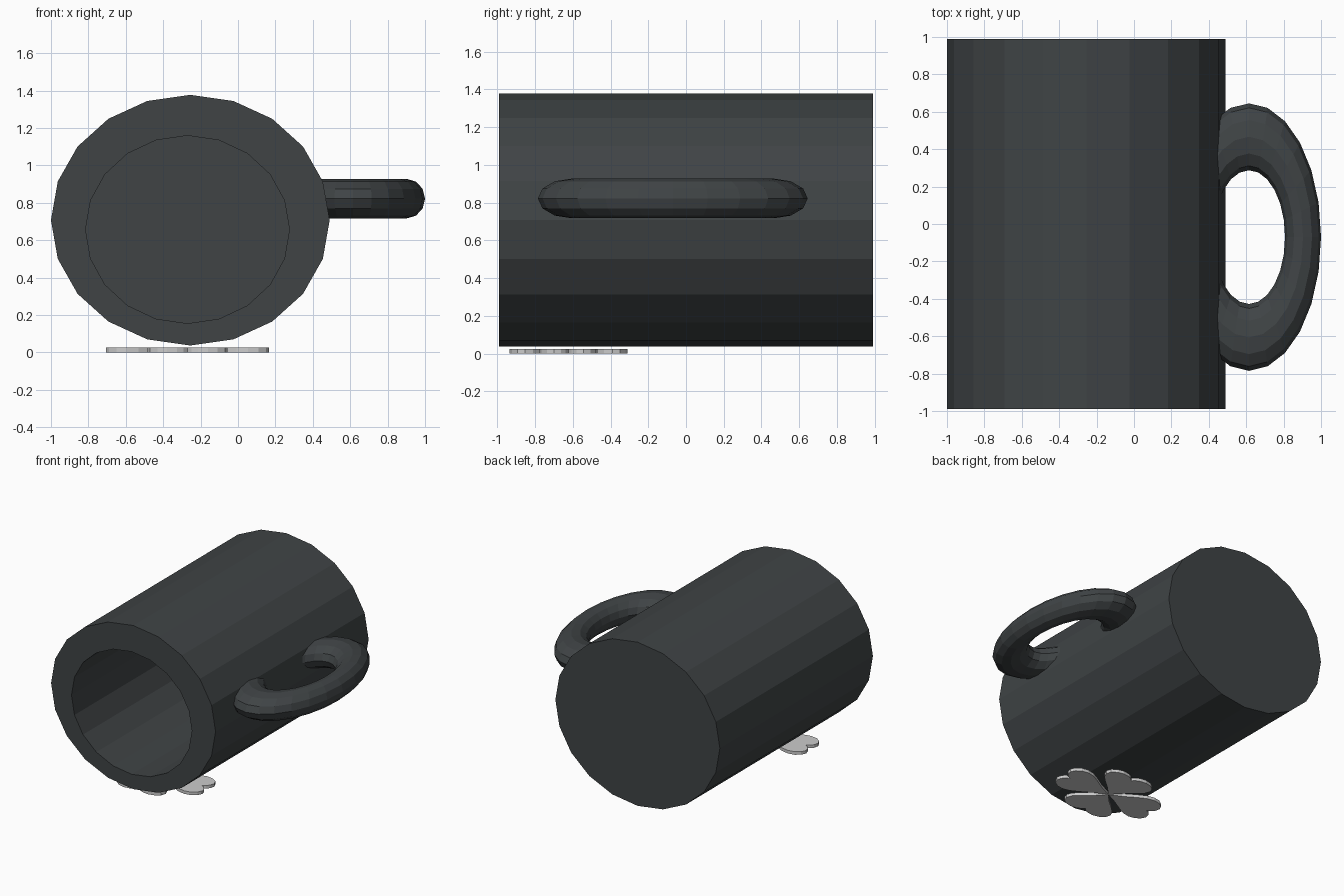
import bpy, bmesh, math
from mathutils import Vector

if "Cube" in bpy.data.objects:
    bpy.data.objects.remove(bpy.data.objects["Cube"])

dark = bpy.data.materials.new("dark_ceramic")
dark.diffuse_color = (0.05, 0.057, 0.06, 1)
dark.use_nodes = True
dark.node_tree.nodes["Principled BSDF"].inputs["Base Color"].default_value = dark.diffuse_color


def finish(bm, name, mat=None):
    bmesh.ops.recalc_face_normals(bm, faces=bm.faces[:])
    me = bpy.data.meshes.new(name)
    bm.to_mesh(me)
    bm.free()
    ob = bpy.data.objects.new(name, me)
    bpy.context.collection.objects.link(ob)
    if mat:
        me.materials.append(mat)
    return ob


def ring(bm, cx, cz, rx, rz, y, n=20):
    return [bm.verts.new((cx + rx * math.cos(2 * math.pi * i / n), y,
                          cz + rz * math.sin(2 * math.pi * i / n))) for i in range(n)]


def bridge(bm, a, b):
    n = len(a)
    for i in range(n):
        j = (i + 1) % n
        bm.faces.new((a[i], a[j], b[j], b[i]))


# Mug lying on its side, mouth towards the front
bm = bmesh.new()
outer = (-0.255, 0.707, 0.745, 0.67)
inner = (-0.27, 0.657, 0.545, 0.502)
rings = [ring(bm, *outer, 0.99), ring(bm, *outer, -0.99),
         ring(bm, *inner, -0.99), ring(bm, *inner, 0.8)]
for a, b in zip(rings, rings[1:]):
    bridge(bm, a, b)
bm.faces.new(rings[0])
bm.faces.new(rings[-1])
finish(bm, "mug_body", dark)

# Handle: stretched torus, trimmed inside the mug wall
bm = bmesh.new()
loops = []
for i in range(24):
    t = 2 * math.pi * i / 24
    loop = []
    for k in range(12):
        p = 2 * math.pi * k / 12
        r = 0.75 + 0.25 * math.cos(p)
        loop.append(bm.verts.new((0.615 + 0.385 * r * math.cos(t),
                                  -0.07 + 0.715 * r * math.sin(t),
                                  0.822 + 0.105 * math.sin(p))))
    loops.append(loop)
for i in range(24):
    bridge(bm, loops[i], loops[(i + 1) % 24])
bmesh.ops.bisect_plane(bm, geom=bm.verts[:] + bm.edges[:] + bm.faces[:],
                       plane_co=Vector((0.36, 0, 0)), plane_no=Vector((1, 0, 0)),
                       clear_inner=True)
bmesh.ops.holes_fill(bm, edges=[e for e in bm.edges if e.is_boundary])
finish(bm, "mug_handle", dark)

# Four-leaf clover: heart-shaped flat leaves under the mouth of the mug
half = [(0.25, 0.17), (0.45, 0.34), (0.6, 0.45), (0.74, 0.49), (0.87, 0.46),
        (0.96, 0.37), (1.0, 0.25), (0.98, 0.13), (0.93, 0.05)]
heart = [(0, 0)] + half + [(0.86, 0)] + [(x, -y) for x, y in reversed(half)]
for k in range(4):
    c, s = math.cos(k * math.pi / 2), math.sin(k * math.pi / 2)
    bm = bmesh.new()
    lo, hi = [[bm.verts.new((-0.27 + 0.436 * (x * c - y * s),
                             -0.622 + 0.313 * (x * s + y * c), z)) for x, y in heart]
              for z in (0, 0.025)]
    bridge(bm, lo, hi)
    bm.faces.new(lo)
    bm.faces.new(hi)
    finish(bm, f"clover_leaf_{k + 1}")
